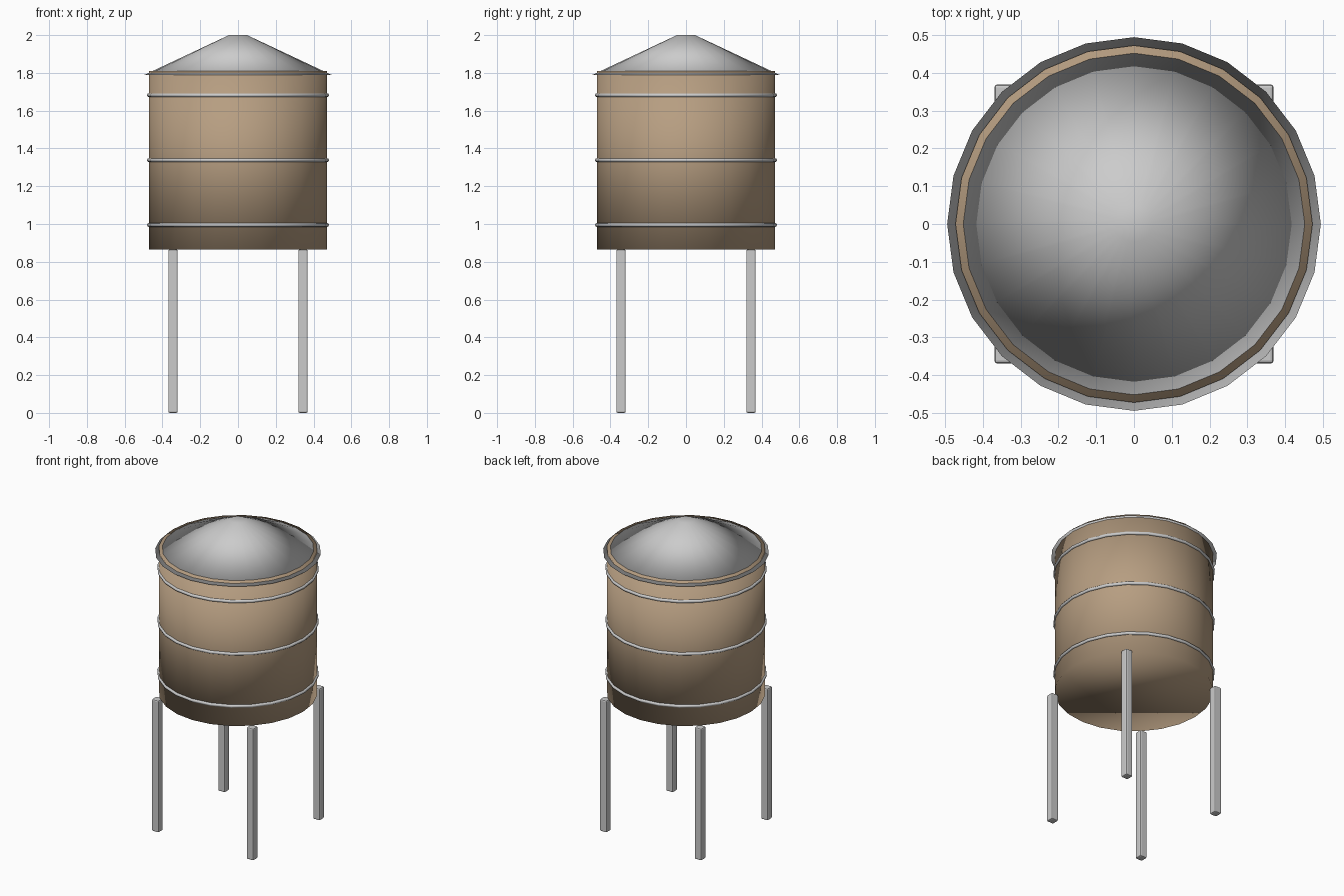
import bpy

if "Cube" in bpy.data.objects:
    bpy.data.objects.remove(bpy.data.objects["Cube"])

SIDES = 24
TANK_R, TANK_BOTTOM, TANK_TOP = 0.472, 0.865, 1.81

wood = bpy.data.materials.new("tan_wood")
wood.diffuse_color = (0.47, 0.34, 0.22, 1)
wood.use_nodes = True
wood.node_tree.nodes["Principled BSDF"].inputs["Base Color"].default_value = wood.diffuse_color


def finish(name, smooth=True):
    obj = bpy.context.object
    obj.name = name
    if smooth:
        bpy.ops.object.shade_smooth()
    return obj


# Tank body
bpy.ops.mesh.primitive_cylinder_add(
    vertices=SIDES, radius=TANK_R, depth=TANK_TOP - TANK_BOTTOM,
    location=(0, 0, (TANK_TOP + TANK_BOTTOM) / 2))
finish("tank").data.materials.append(wood)

# Conical roof, its eave overhanging just below the tank's top edge
bpy.ops.mesh.primitive_cone_add(
    vertices=SIDES, radius1=0.494, radius2=0.048, depth=0.21,
    location=(0, 0, 1.895))
finish("roof")

# Metal hoops around the tank
for i, z in enumerate((0.995, 1.338, 1.682)):
    bpy.ops.mesh.primitive_torus_add(
        major_segments=SIDES, minor_segments=8,
        major_radius=TANK_R, minor_radius=0.01, location=(0, 0, z))
    finish(f"hoop_{i + 1}")

# Four square legs with softened edges
for side, sx in (("left", -1), ("right", 1)):
    for end, sy in (("front", -1), ("back", 1)):
        bpy.ops.mesh.primitive_cube_add(
            size=1, location=(sx * 0.344, sy * 0.344, TANK_BOTTOM / 2))
        leg = finish(f"{end}_{side}_leg", smooth=False)
        leg.scale = (0.05, 0.05, TANK_BOTTOM)
        bpy.ops.object.transform_apply(location=False, rotation=False, scale=True)
        bevel = leg.modifiers.new("soft_edges", "BEVEL")
        bevel.width = 0.008
        bevel.segments = 2
